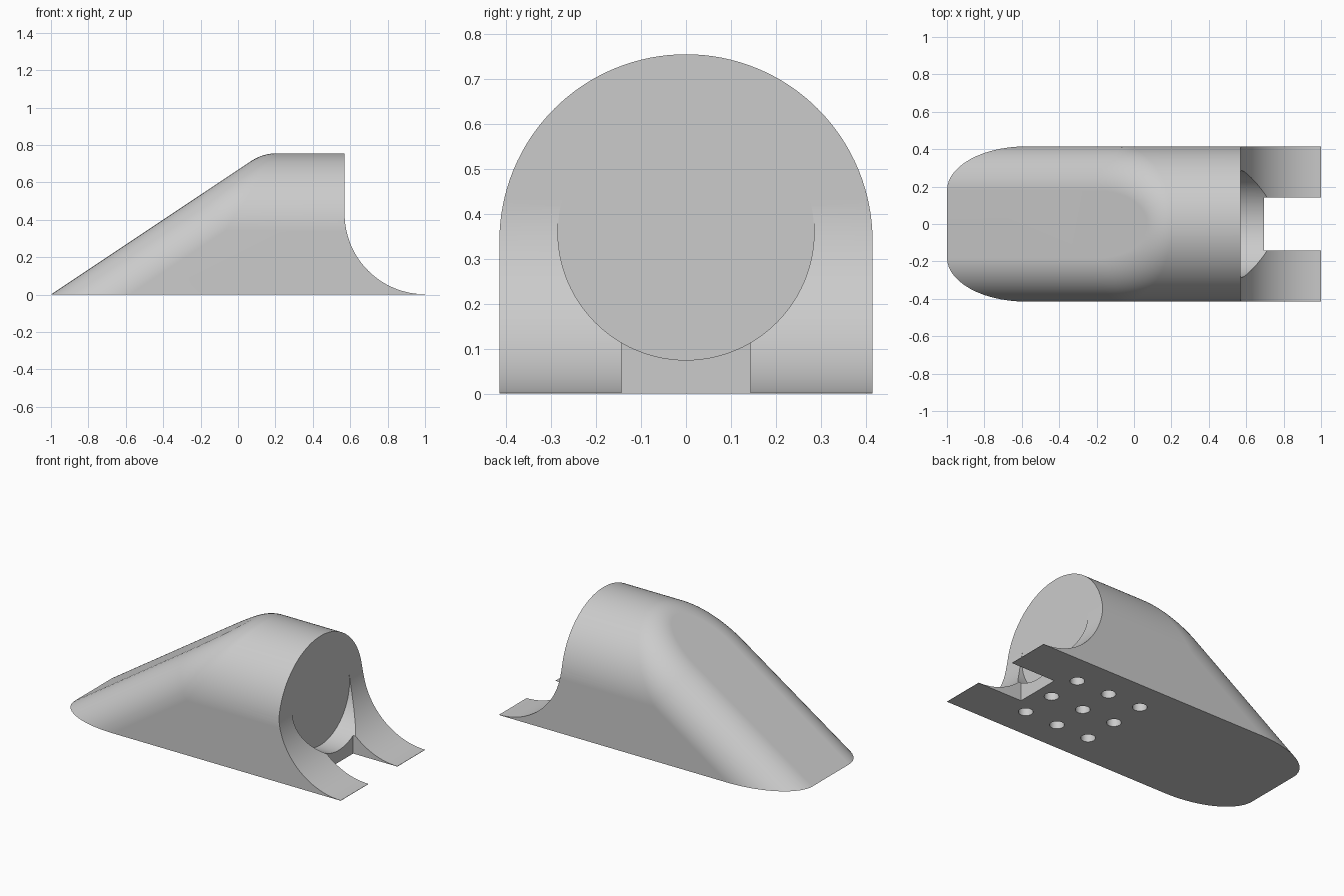
import bpy, bmesh
from math import sin, cos, pi, atan2
from mathutils import Vector, Matrix

cube = bpy.data.objects.get("Cube")
if cube:
    bpy.data.objects.remove(cube, do_unlink=True)

grey = bpy.data.materials.new("light_grey")
grey.use_nodes = True
colour = (0.6, 0.6, 0.6, 1)
grey.diffuse_color = colour
grey.node_tree.nodes["Principled BSDF"].inputs["Base Color"].default_value = colour

HALF, AXIS_Z = 0.415, 0.34      # arch radius and centre height
FILLET = 0.235                  # rounding between slope and arch
SLOPE = atan2(2, 3)
WALL_X = 0.57                   # upright end wall


def make_object(name, bm):
    bmesh.ops.recalc_face_normals(bm, faces=bm.faces)
    mesh = bpy.data.meshes.new(name)
    bm.to_mesh(mesh)
    bm.free()
    mesh.materials.append(grey)
    obj = bpy.data.objects.new(name, mesh)
    bpy.context.collection.objects.link(obj)
    return obj


def arched_body():
    """Arched prism with a sloped nose whose edge is rounded all round."""
    bm = bmesh.new()
    up = Vector((-sin(SLOPE), 0, cos(SLOPE)))
    core = HALF - FILLET
    steps, arc = 64, 14
    # Cross-section of the rounding centres, with the outward normal at each
    section = [(-0.6, 0)] + [(AXIS_Z, pi * i / steps) for i in range(steps + 1)] + [(-0.6, pi)]
    rows = []
    for base, a in section:
        out = Vector((0, cos(a), sin(a)))
        z = base + core * sin(a)
        x = -1 + (cos(SLOPE) * z + FILLET) / sin(SLOPE)
        centre = Vector((x, core * cos(a), z))
        points = [centre + FILLET * out.slerp(up, k / arc) for k in range(arc + 1)]
        points.insert(0, Vector((1, points[0].y, points[0].z)))
        rows.append([bm.verts.new(p) for p in points])
    for r, s in zip(rows, rows[1:]):
        for k in range(len(r) - 1):
            bm.faces.new((r[k], r[k + 1], s[k + 1], s[k]))
    bm.faces.new([r[0] for r in rows])
    bm.faces.new([r[-1] for r in rows])
    # Trim at the ground and close the flat base
    bmesh.ops.bisect_plane(bm, geom=bm.verts[:] + bm.edges[:] + bm.faces[:],
                           plane_co=(0, 0, 0), plane_no=(0, 0, 1), clear_inner=True)
    bmesh.ops.holes_fill(bm, edges=[e for e in bm.edges if e.is_boundary], sides=0)
    return make_object("sloped_body", bm)


def end_cutter():
    """Upright wall running into a concave sweep, extruded across the width."""
    bm = bmesh.new()
    radius, n = 1 - WALL_X, 40
    profile = [(1.2, 1), (WALL_X, 1)]
    for i in range(n + 1):
        a = pi / 2 * i / n
        profile.append((1 - radius * cos(a), radius + 0.002 - radius * sin(a)))
    profile.append((1.2, 0.002))
    face = bm.faces.new([bm.verts.new((x, -0.6, z)) for x, z in profile])
    new = bmesh.ops.extrude_face_region(bm, geom=[face])["geom"]
    bmesh.ops.translate(bm, vec=(0, 1.2, 0), verts=[v for v in new if isinstance(v, bmesh.types.BMVert)])
    return make_object("end_cutter", bm)


def cylinder(name, radius, depth, matrix, segments):
    bm = bmesh.new()
    bmesh.ops.create_cone(bm, cap_ends=True, segments=segments, radius1=radius,
                          radius2=radius, depth=depth, matrix=matrix)
    return make_object(name, bm)


def slot_cutter():
    bm = bmesh.new()
    bmesh.ops.create_cube(bm, size=1, matrix=Matrix.Translation((0.945, 0, 0.1)) @ Matrix.Diagonal((0.5, 0.286, 0.4, 1)))
    return make_object("slot_cutter", bm)


def cut(body, cutter):
    cutter.hide_render = True
    mod = body.modifiers.new(cutter.name, 'BOOLEAN')
    mod.operation = 'DIFFERENCE'
    mod.solver = 'EXACT'
    mod.object = cutter
    bpy.ops.object.modifier_apply(modifier=mod.name)
    bpy.data.objects.remove(cutter, do_unlink=True)


body = arched_body()
bpy.context.view_layer.objects.active = body
body.select_set(True)

# Concave end, round pocket and open slot
cut(body, end_cutter())
pocket_place = Matrix.Translation((WALL_X + 0.3, 0, 0.36)) @ Matrix.Rotation(pi / 2, 4, 'Y')
cut(body, cylinder("pocket_cutter", 0.285, 0.6, pocket_place, 96))
cut(body, slot_cutter())

# Grid of blind holes in the base
for i in (-1, 0, 1):
    for j in (-1, 0, 1):
        place = Matrix.Translation((0.37 + 0.225 * i, 0.222 * j, 0))
        cut(body, cylinder("hole_cutter", 0.041, 0.11, place, 32))

# Smooth curves, crisp edges
bpy.ops.object.shade_smooth_by_angle(angle=pi / 7)
weighted = body.modifiers.new("flat_face_normals", 'WEIGHTED_NORMAL')
weighted.keep_sharp = True
